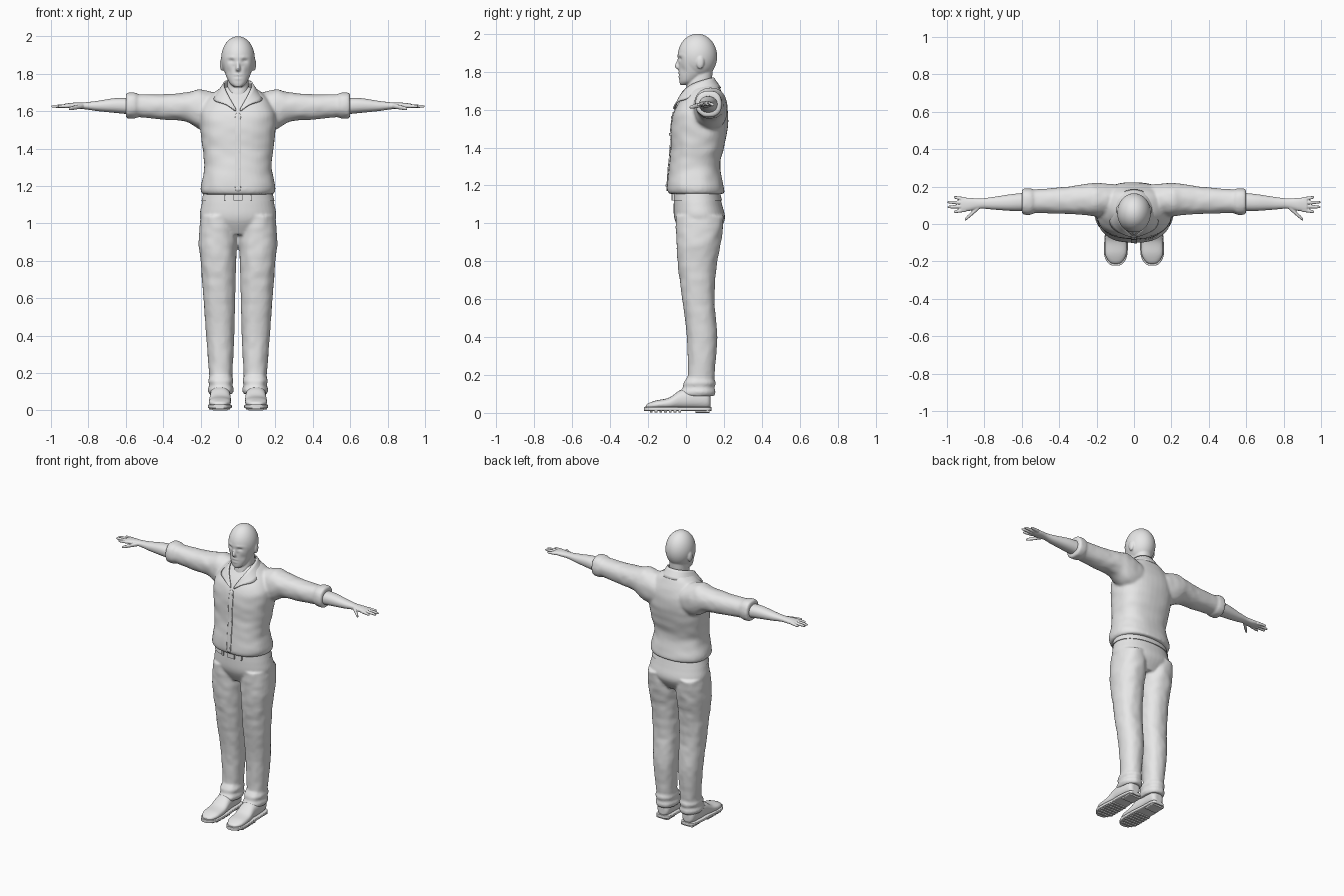
import bpy, bmesh, math
from mathutils import Matrix, Vector, noise

cube = bpy.data.objects.get("Cube")
if cube:
    bpy.data.objects.remove(cube, do_unlink=True)

GREY = (0.8, 0.8, 0.8, 1)
clay = bpy.data.materials.new("light_grey")
clay.use_nodes = True
clay.diffuse_color = GREY
clay.node_tree.nodes["Principled BSDF"].inputs["Base Color"].default_value = GREY


def finish(name, bm):
    bmesh.ops.recalc_face_normals(bm, faces=bm.faces)
    mesh = bpy.data.meshes.new(name)
    bm.to_mesh(mesh)
    bm.free()
    mesh.materials.append(clay)
    for poly in mesh.polygons:
        poly.use_smooth = True
    obj = bpy.data.objects.new(name, mesh)
    bpy.context.collection.objects.link(obj)
    return obj


def resample(rows, steps):
    """Smooth curve through the section rows."""
    out = []
    for i in range(len(rows) - 1):
        before, start = rows[max(i - 1, 0)], rows[i]
        end, after = rows[i + 1], rows[min(i + 2, len(rows) - 1)]
        for k in range(steps):
            t = k / steps
            ease = t * t * (3 - 2 * t)
            leave, arrive = t * (1 - t) ** 2 / 2, t * t * (t - 1) / 2
            out.append([b + (c - b) * ease + (c - a) * leave + (d - b) * arrive
                        for a, b, c, d in zip(before, start, end, after)])
    return out + [rows[-1]]


def loft(bm, axis, rows, power=2.2, fold=0, side=1, count=40, steps=6):
    """Skin sections given as position, then low and high of the other two axes."""
    rings = []
    for pos, a_low, a_high, b_low, b_high in resample(rows, steps):
        ring = []
        for k in range(count):
            angle = math.tau * k / count
            c, s = math.cos(angle), math.sin(angle)
            wave = 1 + fold * noise.noise(Vector((2 * c, 2 * s, pos * 22)))
            u = math.copysign(abs(c) ** (2 / power), c) * wave
            v = math.copysign(abs(s) ** (2 / power), s) * wave
            a = (a_low + a_high + u * (a_high - a_low)) / 2
            b = (b_low + b_high + v * (b_high - b_low)) / 2
            x, y, z = {"x": (pos, a, b), "y": (a, pos, b), "z": (a, b, pos)}[axis]
            ring.append(bm.verts.new((x * side, y, z)))
        rings.append(ring)
    for low, high in zip(rings, rings[1:]):
        for k in range(count):
            bm.faces.new((low[k], low[k - 1], high[k - 1], high[k]))
    bm.faces.new(rings[0])
    bm.faces.new(rings[-1])


def both(bm, axis, rows, **options):
    for side in (1, -1):
        loft(bm, axis, rows, side=side, **options)


def even(rows):
    """Sections symmetrical about the middle, from half widths."""
    return [(z, -half, half, front, back) for z, half, front, back in rows]


def ball(bm, centre, radii):
    place = Matrix.Translation(centre) @ Matrix.Diagonal((*radii, 1))
    bmesh.ops.create_uvsphere(bm, u_segments=64, v_segments=48, radius=1, matrix=place)


def fuse(obj, voxel, smooth):
    """Merge overlapping volumes into one soft skin."""
    remesh = obj.modifiers.new("fuse", "REMESH")
    remesh.mode = "VOXEL"
    remesh.voxel_size = voxel
    remesh.use_smooth_shade = True
    soften = obj.modifiers.new("soften", "SMOOTH")
    soften.factor = 0.5
    soften.iterations = smooth


def strip(name, inner, outer, thickness):
    """Cloth strip between two edges, mirrored to the other side."""
    bm = bmesh.new()
    edges = [[bm.verts.new(point) for point in row] for row in (inner, outer)]
    for i in range(len(inner) - 1):
        bm.faces.new((edges[0][i], edges[0][i + 1], edges[1][i + 1], edges[1][i]))
    obj = finish(name, bm)
    obj.modifiers.new("mirror", "MIRROR").use_clip = True
    obj.modifiers.new("round", "SUBSURF").levels = 2
    solid = obj.modifiers.new("thickness", "SOLIDIFY")
    solid.thickness = thickness
    solid.offset = 0


# Shirt: torso, sleeves and rolled cuffs
torso = even([
    (1.155, .19, -.09, .2), (1.19, .2, -.1, .2), (1.3, .18, -.09, .18),
    (1.4, .19, -.08, .2), (1.5, .2, -.08, .22), (1.6, .2, -.06, .22),
    (1.69, .14, 0, .19), (1.73, .08, .03, .17)])
bm = bmesh.new()
loft(bm, "z", torso, power=2.4, fold=.025)
both(bm, "x", [(.1, .04, .21, 1.48, 1.69), (.2, .04, .22, 1.5, 1.715),
               (.28, .05, .21, 1.545, 1.7), (.4, .055, .195, 1.555, 1.69),
               (.6, .06, .18, 1.575, 1.69)], fold=.05)
both(bm, "x", [(.54, .06, .18, 1.57, 1.69), (.55, .05, .19, 1.56, 1.7),
               (.59, .05, .19, 1.56, 1.7), (.6, .06, .18, 1.57, 1.69)], fold=.04)
fuse(finish("shirt", bm), .009, 4)


def shirt_front(z):
    return min(resample(torso, 9), key=lambda row: abs(row[0] - z))[3] - .003


# Placket and buttons follow the shirt front
heights = [1.17 + .06 * i for i in range(8)]
strip("placket", [(0, shirt_front(z), z) for z in heights],
      [(.016, shirt_front(z), z) for z in heights], .004)
for i in range(5):
    z = 1.2 + .09 * i
    bpy.ops.mesh.primitive_cylinder_add(vertices=16, radius=.006, depth=.009,
                                        location=(.008, shirt_front(z), z),
                                        rotation=(math.pi / 2, 0, 0))
    bpy.context.object.name = "button"
    bpy.context.object.data.materials.append(clay)

# Collar, from the nape round to the open throat
strip("collar",
      [(0, .15, 1.77), (.06, .13, 1.765), (.08, .07, 1.75), (.07, 0, 1.72),
       (.04, -.04, 1.66), (.005, -.06, 1.6)],
      [(0, .19, 1.715), (.08, .165, 1.71), (.12, .08, 1.69), (.14, -.01, 1.65),
       (.07, -.05, 1.645), (.015, -.07, 1.6)], .008)

# Trousers: hips, legs and bunched hems
hips = even([(1.17, .175, -.06, .17), (1.1, .195, -.065, .19), (1.02, .2, -.06, .205),
             (.94, .12, -.02, .16)])
leg = [(1.04, .01, .2, -.055, .2), (.9, .004, .21, -.05, .185), (.8, .01, .2, -.045, .165),
       (.6, .015, .185, -.02, .15), (.4, .02, .17, .005, .165), (.2, .03, .155, .01, .15)]
for i in range(5):
    roll = .007 * (i % 2)
    leg.append((.18 - .023 * i, .03 - roll, .153 + roll, -.008 * i - roll, .15 + roll))
bm = bmesh.new()
loft(bm, "z", hips)
both(bm, "z", leg, fold=.045)
fuse(finish("trousers", bm), .008, 3)

# Belt, loops and buckle
bm = bmesh.new()
loft(bm, "z", even([(1.12, .195, -.07, .19), (1.16, .185, -.068, .18)]), count=64)
finish("belt", bm)
for name, x, width in (("buckle", 0, .05), ("belt_loop", .07, .012), ("belt_loop", -.07, .012)):
    bpy.ops.mesh.primitive_cube_add(size=1, location=(x, abs(x) / 12 - .071, 1.14))
    plate = bpy.context.object
    plate.name = name
    plate.scale = (width, .012, .04)
    plate.data.materials.append(clay)
    plate.modifiers.new("edge", "BEVEL").width = .003

# Head: skull and jaw, shaped by soft dents and bumps
bm = bmesh.new()
ball(bm, (0, .06, 1.88), (.09, .104, .12))
loft(bm, "z", even([(1.73, .02, -.03, .02), (1.75, .045, -.035, .06), (1.8, .068, -.037, .11),
                    (1.86, .08, -.037, .1), (1.9, .075, -.04, .1), (1.94, .04, -.03, .06)]),
     count=72, steps=8)
# Eye socket, eyeball, brow, cheek, upper lip, mouth, lower lip
relief = [(.034, 1.868, .014, .009, .013), (.033, 1.867, .008, .004, -.005),
          (.033, 1.887, .02, .006, -.004), (.05, 1.81, .014, .02, .005),
          (0, 1.792, .022, .005, -.005), (0, 1.783, .024, .003, .005),
          (0, 1.774, .018, .005, -.005)]
for vert in bm.verts:
    if vert.co.y < .03:
        vert.co.y += sum(
            depth * math.exp(-((abs(vert.co.x) - x) / wide) ** 2 - ((vert.co.z - z) / tall) ** 2)
            for x, z, wide, tall, depth in relief)
# Neck, nose and ears
loft(bm, "z", even([(1.58, .075, -.01, .14), (1.7, .06, 0, .135), (1.8, .055, .02, .14)]))
loft(bm, "z", even([(1.88, .007, -.036, 0), (1.83, .014, -.06, 0), (1.81, .014, -.04, 0)]),
     power=2)
for side in (1, -1):
    ball(bm, (.085 * side, .075, 1.85), (.012, .021, .035))
fuse(finish("head", bm), .005, 2)

# Forearms and palms
bm = bmesh.new()
both(bm, "x", [
    (.55, .07, .17, 1.58, 1.67), (.65, .07, .16, 1.59, 1.67), (.75, .077, .145, 1.6, 1.655),
    (.82, .082, .136, 1.61, 1.647), (.88, .07, .14, 1.612, 1.645), (.925, .066, .14, 1.62, 1.64)])


def finger(base, tip, radius):
    rows = []
    for t, shrink in ((0, 1), (.8, .75), (1, .4)):
        x, y, z = Vector(base).lerp(Vector(tip), t)
        r = radius * shrink
        rows.append((x, y - r, y + r, z - r, z + r))
    both(bm, "x", rows, power=2, count=14)


# Fingers fan out from the palm, the middle ones longest
for i in range(4):
    spread = i - 1.5
    finger((.9, .104 + .019 * spread, 1.628),
           (1.002 - .017 * spread ** 2, .104 + .026 * spread, 1.625), .011)
finger((.83, .09, 1.628), (.905, .022, 1.612), .014)
fuse(finish("hands", bm), .004, 1)

# Shoe uppers
shoe = [(.13, .07, .12, .03, .09), (.11, .05, .14, .02, .12), (.03, .045, .15, .02, .13),
        (-.03, .04, .15, .02, .12), (-.09, .037, .155, .02, .08), (-.16, .04, .155, .02, .065),
        (-.2, .06, .135, .02, .05), (-.213, .08, .115, .02, .04)]
bm = bmesh.new()
both(bm, "y", shoe, power=2.4)
fuse(finish("shoes", bm), .006, 2)

# Soles follow the shoe outline, with a heel block and lugs
bm = bmesh.new()
both(bm, "y", [(y * 1.04, inner - .004, outer + .004, .01, .032)
               for y, inner, outer, *rest in shoe], power=6)
both(bm, "y", [(y, .05, .14, 0, .02) for y in (.05, .125)], power=6)
for i in range(7):
    y = .025 * i - .19
    inset = .015 if i == 0 else 0
    both(bm, "y", [(end, .042 + inset, .154 - inset, .002, .02) for end in (y, y + .014)],
         power=8, steps=1)
soles = finish("soles", bm)

# Keep hard edges crisp on the solid trim
bpy.ops.object.select_all(action="DESELECT")
for obj in bpy.data.objects:
    if obj.name.startswith(("soles", "belt", "button", "buckle")):
        obj.select_set(True)
bpy.context.view_layer.objects.active = soles
bpy.ops.object.shade_smooth_by_angle()
